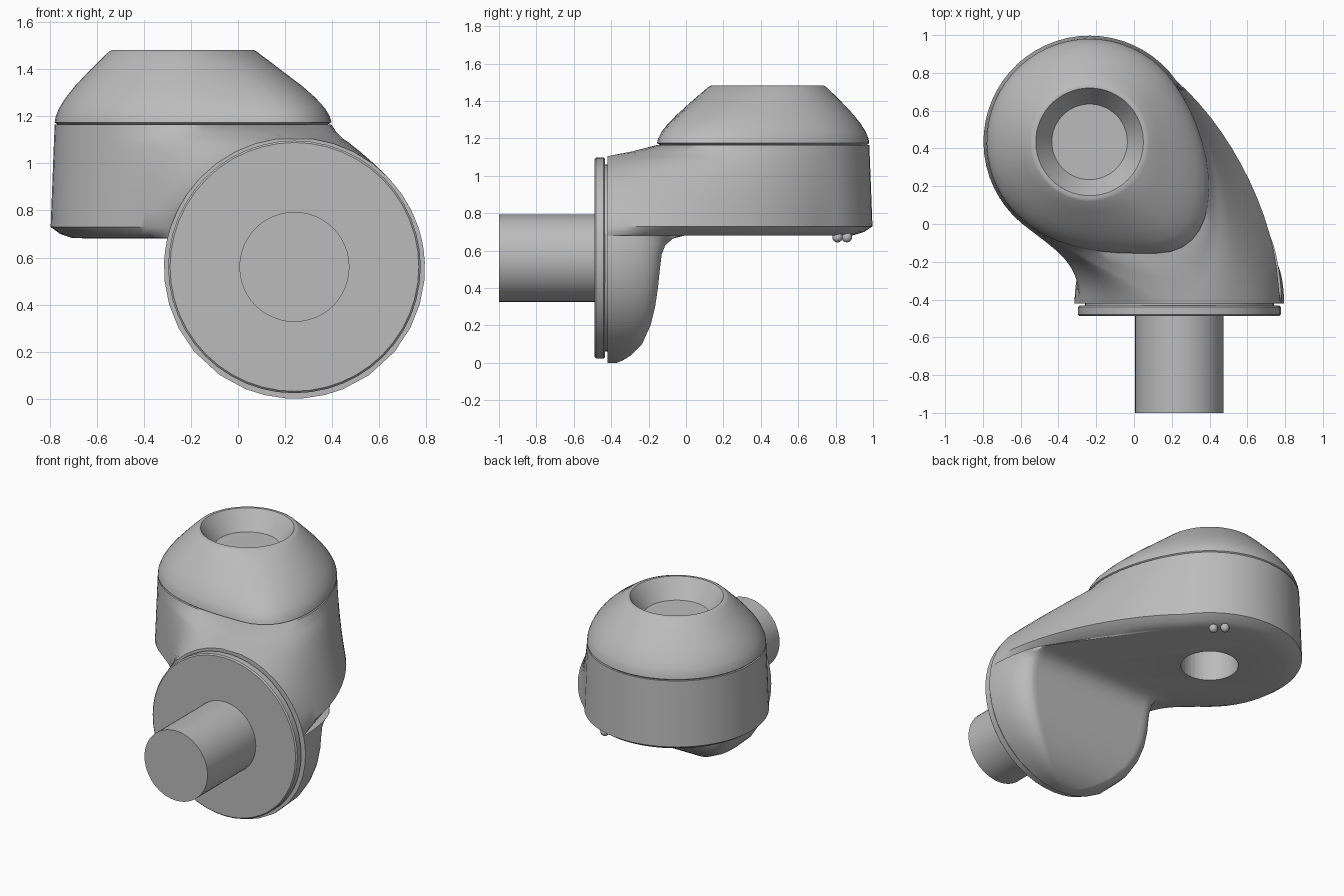
import bpy, bmesh, math
from mathutils import Vector, Matrix

if "Cube" in bpy.data.objects:
    bpy.data.objects.remove(bpy.data.objects["Cube"])

grey = bpy.data.materials.new("plain_grey")
grey.use_nodes = True
grey.diffuse_color = (0.5, 0.5, 0.5, 1)
grey.node_tree.nodes["Principled BSDF"].inputs["Base Color"].default_value = (0.5, 0.5, 0.5, 1)

HEAD = Vector((-0.235, 0.435))      # axis of the round head
DISC_X, DISC_R = 0.24, 0.555        # upright mounting disc
FRONT = -0.42
ARC_START, ARC_END = math.radians(35), math.radians(230)
N_ARC, N_SIDE, N_FRONT = 32, 14, 6


def finish(bm, name, smooth=True):
    bmesh.ops.remove_doubles(bm, verts=bm.verts, dist=0.0005)
    bmesh.ops.recalc_face_normals(bm, faces=bm.faces)
    mesh = bpy.data.meshes.new(name)
    bm.to_mesh(mesh)
    bm.free()
    mesh.materials.append(grey)
    obj = bpy.data.objects.new(name, mesh)
    bpy.context.collection.objects.link(obj)
    if smooth:
        bpy.ops.object.select_all(action='DESELECT')
        obj.select_set(True)
        bpy.context.view_layer.objects.active = obj
        bpy.ops.object.shade_smooth_by_angle(angle=math.radians(35))
    return obj


def loft(name, rings):
    bm = bmesh.new()
    loops = [[bm.verts.new(p) for p in ring] for ring in rings]
    n = len(loops[0])
    for a, b in zip(loops, loops[1:]):
        for i in range(n):
            j = (i + 1) % n
            bm.faces.new((a[i], a[j], b[j], b[i]))
    bm.faces.new(loops[0])
    bm.faces.new(loops[-1])
    return finish(bm, name)


def bezier(a, b, c, d, t):
    s = 1 - t
    return a * s**3 + b * (3 * s * s * t) + c * (3 * s * t * t) + d * t**3


def outline(back, left, right):
    """Closed loop: back edge, left side, straight front, right side."""
    pts = list(back)
    pts += [bezier(back[-1], *left, i / N_SIDE) for i in range(1, N_SIDE + 1)]
    pts += [left[2].lerp(right[2], i / N_FRONT) for i in range(1, N_FRONT + 1)]
    pts += [bezier(back[0], *right, 1 - i / N_SIDE) for i in range(1, N_SIDE)]
    return pts


def chord(z):
    return math.sqrt(max(DISC_R**2 - (z - DISC_R)**2, 0.0009))


def head_outline(z, t, front=FRONT, half=None, mid=DISC_X):
    """Head slice; t goes from the wide base (0) to the cap seam (1)."""
    r = 0.562 - 0.017 * t
    arc = []
    for i in range(N_ARC + 1):
        a = ARC_START + (ARC_END - ARC_START) * i / N_ARC
        arc.append(HEAD + Vector((math.cos(a), math.sin(a))) * r)
    c = chord(z) if half is None else half

    def mix(x0, y0, x1, y1):
        return Vector((x0, y0)).lerp(Vector((x1, y1)), t)
    left = (mix(-.40, -.15, -.45, -.10), mix(-.29, -.2, -.25, -.155), Vector((mid - c, front)))
    right = (mix(.52, .5, .45, .42), mix(.78, 0, .5, -.155), Vector((mid + c, front)))
    return outline(arc, left, right)


def plate_outline(z, back_y):
    """Slice of the upright plate below the head."""
    c = chord(z)
    inner = c * 0.8
    back = [Vector((DISC_X + inner * (1 - 2 * i / N_ARC), back_y)) for i in range(N_ARC + 1)]
    side_y = min(-0.27, back_y - 0.03)

    def side(s):
        return (Vector((DISC_X + s * c * .93, back_y - 0.02)),
                Vector((DISC_X + s * c, side_y)), Vector((DISC_X + s * c, FRONT)))
    return outline(back, side(-1), side(1))


def at(pts, z):
    return [(p.x, p.y, z) for p in pts]


# Housing: upright plate flowing into the horizontal head
rings = []
for z, y in ((0, -.37), (.015, -.335), (.04, -.295), (.1, -.235), (.2, -.19), (.3, -.165),
             (.4, -.15), (.5, -.14), (.58, -.13), (.63, -.11), (.665, -.07), (.68, -.01)):
    rings.append(at(plate_outline(z, y), z))


def inset(pts, amount):
    mid = Vector((-.12, .25))
    return [p.lerp(mid, amount * max(0, min(1, (p.y - FRONT) / .4))) for p in pts]


for z, amount in ((.682, .14), (.7, .06), (.73, 0)):
    rings.append(at(inset(head_outline(z, 0), amount), z))
for z in (.8, .87, .94, 1.0, 1.05, 1.085, 1.105):
    rings.append(at(head_outline(z, (z - .73) / .44), z))
seam = head_outline(1.17, 1, -.155, .06, .06)
lip = head_outline(1.13, .92, -.29, .04, .18)
rings += [at(lip, 1.13), at(seam, 1.165)]
housing = loft("housing", rings)

# Cap: seam outline blending to a round rim, with a conical recess
rim = [HEAD + (p - HEAD).normalized() * 0.31 for p in seam]
rings = []
for z, f in ((1.16, .08), (1.175, .0), (1.2, .02), (1.235, .08), (1.28, .2), (1.33, .37),
             (1.38, .57), (1.43, .78), (1.475, .98), (1.482, 1.03)):
    rings.append(at([a.lerp(b, f) for a, b in zip(seam, rim)], z))
for z, r in ((1.482, .285), (1.36, .2)):
    rings.append(at([HEAD + (p - HEAD).normalized() * r for p in seam], z))
loft("cap", rings)


def cylinder(name, r, y0, y1, sides=48, bevel=0):
    bm = bmesh.new()
    place = Matrix.Translation((DISC_X, (y0 + y1) / 2, DISC_R + .005)) @ Matrix.Rotation(math.pi / 2, 4, 'X')
    bmesh.ops.create_cone(bm, cap_ends=True, segments=sides, radius1=r, radius2=r,
                          depth=y1 - y0, matrix=place)
    if bevel:
        rims = [e for e in bm.edges if abs(e.verts[0].co.y - e.verts[1].co.y) < 1e-4]
        bmesh.ops.bevel(bm, geom=rims, offset=bevel, segments=1, affect='EDGES')
    return finish(bm, name)


# Flange, its spacer, and the shaft
cylinder("flange", .537, -.488, -.432, bevel=.008)
cylinder("flange_spacer", .5, -.435, -.41)
cylinder("shaft", .234, -1.0, -.48)

# Blind hole in the underside
bm = bmesh.new()
bmesh.ops.create_cone(bm, cap_ends=True, segments=40, radius1=.175, radius2=.175, depth=.5,
                      matrix=Matrix.Translation((HEAD.x, HEAD.y, .82)))
cutter = finish(bm, "hole_cutter", False)
cutter.hide_render = True
cutter.hide_viewport = True
cut = housing.modifiers.new("hole", 'BOOLEAN')
cut.operation = 'DIFFERENCE'
cut.solver = 'EXACT'
cut.object = cutter

# Two small studs under the head
for side, x, y in (("left", .05, .81), ("right", 0, .86)):
    bm = bmesh.new()
    bmesh.ops.create_uvsphere(bm, u_segments=12, v_segments=8, radius=.028,
                              matrix=Matrix.Translation((x, y, .672)))
    finish(bm, "stud_" + side)
